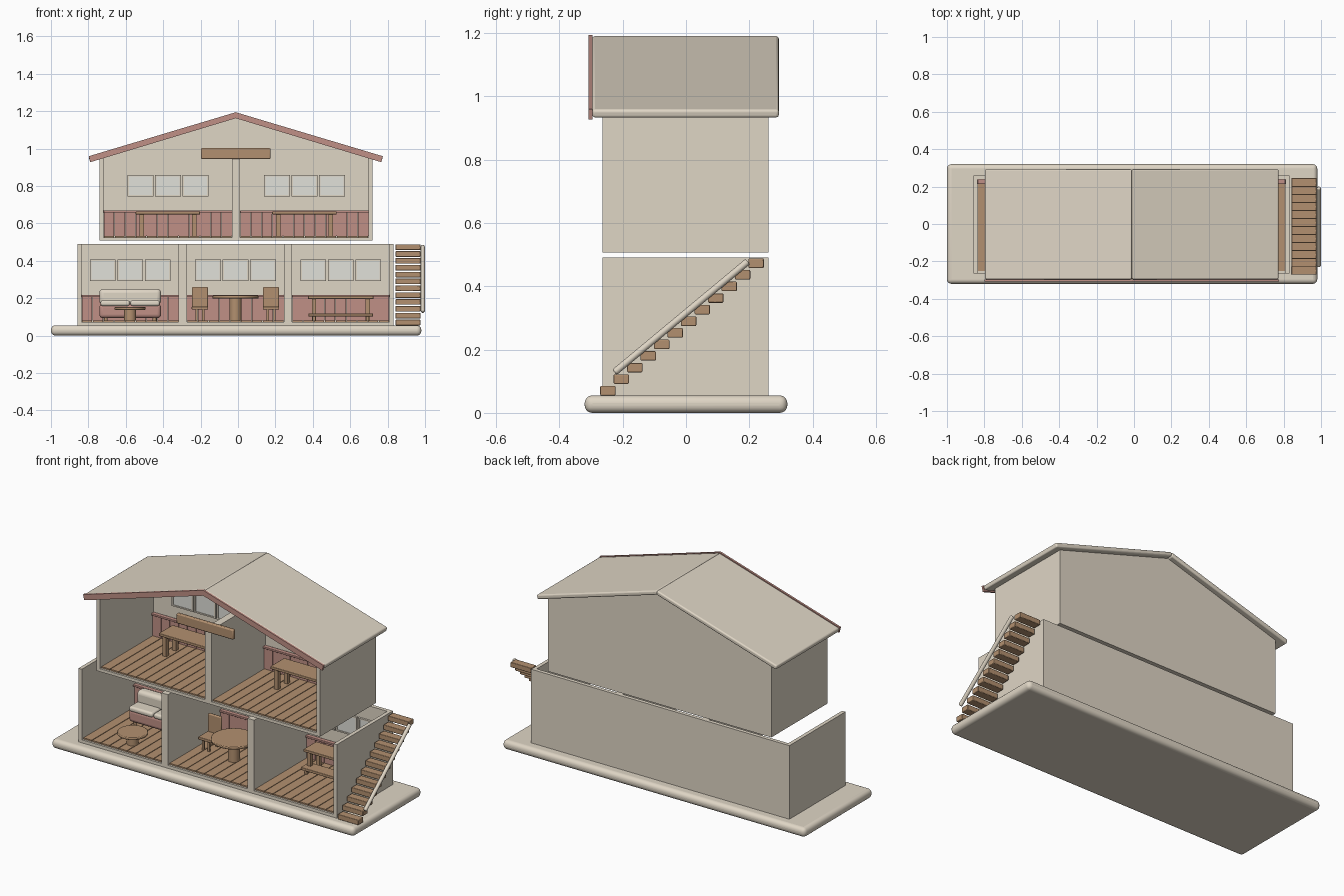
import bpy, bmesh, math
from mathutils import Vector

if "Cube" in bpy.data.objects:
    bpy.data.objects.remove(bpy.data.objects["Cube"])


def material(name, rgb):
    m = bpy.data.materials.new(name)
    m.diffuse_color = (*rgb, 1)
    m.use_nodes = True
    m.node_tree.nodes["Principled BSDF"].inputs["Base Color"].default_value = m.diffuse_color
    return m


CREAM = material("cream", (0.74, 0.67, 0.56))
PINK = material("pink", (0.53, 0.28, 0.24))
WOOD = material("wood", (0.45, 0.28, 0.16))
PANE = material("pane", (0.75, 0.75, 0.70))


def finish(o, mat, bevel=0, segs=2):
    o.data.materials.append(mat)
    if bevel:
        b = o.modifiers.new("bevel", 'BEVEL')
        b.width, b.segments, b.limit_method = bevel, segs, 'ANGLE'
    bpy.context.view_layer.objects.active = o
    o.select_set(True)
    bpy.ops.object.shade_smooth_by_angle(angle=math.radians(40))
    o.select_set(False)
    return o


def box(name, x, y, z, mat, bevel=0, segs=2):
    """Box given as (min, max) along each axis."""
    me = bpy.data.meshes.new(name)
    bm = bmesh.new()
    bmesh.ops.create_cube(bm, size=1)
    for v in bm.verts:
        v.co = [r[0] + (c + 0.5) * (r[1] - r[0]) for c, r in zip(v.co, (x, y, z))]
    bm.to_mesh(me)
    bm.free()
    o = bpy.data.objects.new(name, me)
    bpy.context.collection.objects.link(o)
    return finish(o, mat, bevel, segs)


def prism(name, profile, y0, y1, mat, bevel=0):
    """Extrude an x-z outline from y0 to y1."""
    me = bpy.data.meshes.new(name)
    bm = bmesh.new()
    f = bm.faces.new([bm.verts.new((x, y0, z)) for x, z in profile])
    ext = bmesh.ops.extrude_face_region(bm, geom=[f])
    bmesh.ops.translate(bm, vec=(0, y1 - y0, 0),
                        verts=[g for g in ext["geom"] if isinstance(g, bmesh.types.BMVert)])
    bmesh.ops.recalc_face_normals(bm, faces=bm.faces)
    bm.to_mesh(me)
    bm.free()
    o = bpy.data.objects.new(name, me)
    bpy.context.collection.objects.link(o)
    return finish(o, mat, bevel, 3)


def rod(name, a, b, r, mat, bevel=0):
    a, b = Vector(a), Vector(b)
    bpy.ops.mesh.primitive_cylinder_add(vertices=32, radius=r, depth=(b - a).length, location=(a + b) / 2)
    o = bpy.context.object
    o.name = name
    o.rotation_euler = (b - a).to_track_quat('Z', 'Y').to_euler()
    return finish(o, mat, bevel)


def table(name, x0, x1, y0, y1, floor, top, thick=0.016, leg=0.022):
    box(name + "_top", (x0, x1), (y0, y1), (top - thick, top), WOOD, 0.003)
    for x in (x0 + 0.02, x1 - 0.02 - leg):
        for y in (y0 + 0.008, y1 - 0.008 - leg):
            box(name + "_leg", (x, x + leg), (y, y + leg), (floor, top - thick), WOOD)


def round_table(name, x, y, r, foot, floor, top):
    rod(name + "_top", (x, y, top - 0.015), (x, y, top), r, WOOD, 0.004)
    rod(name + "_pedestal", (x, y, floor), (x, y, top - 0.015), foot, WOOD)


Y0, Y1, T = -0.264, 0.26, 0.022


def room(name, x0, x1, z0, z1):
    # Shell: floor, back and side walls, open at front and top
    zf = z0 + 0.018
    box(name + "_floor", (x0, x1), (Y0, Y1), (z0, zf), CREAM)
    box(name + "_back_wall", (x0, x1), (Y1 - T, Y1), (zf, z1), CREAM)
    for x in (x0, x1 - T):
        box(name + "_side_wall", (x, x + T), (Y0, Y1 - T), (zf, z1), CREAM)
    # Floorboards running front to back
    ix0, ix1 = x0 + T, x1 - T
    n = round((ix1 - ix0) / 0.057)
    w = (ix1 - ix0) / n
    for i in range(n):
        box(name + "_floorboard", (ix0 + i * w + 0.002, ix0 + (i + 1) * w - 0.002),
            (Y0 + 0.012, Y1 - T), (zf, zf + 0.008), WOOD)
    # Wainscot boards and rail on the back wall
    for i in range(n):
        box(name + "_wainscot", (ix0 + i * w + 0.001, ix0 + (i + 1) * w - 0.001),
            (Y1 - T - 0.012, Y1 - T), (zf + 0.008, z0 + 0.15), PINK)
    box(name + "_rail", (ix0, ix1), (Y1 - T - 0.024, Y1 - T), (z0 + 0.15, z0 + 0.162), PINK, 0.002)
    # Three framed window panes
    c = (x0 + x1) / 2
    for k in (-1, 0, 1):
        xc, za, zb = c + k * 0.147, z0 + 0.24, z0 + 0.348
        box(name + "_pane", (xc - 0.062, xc + 0.062), (Y1 - T - 0.008, Y1 - T), (za, zb), PANE)
        for s in (-1, 1):
            box(name + "_frame_side", (xc + s * 0.065 - 0.004, xc + s * 0.065 + 0.004),
                (Y1 - T - 0.013, Y1 - T), (za - 0.004, zb + 0.004), CREAM)
        for z in (za, zb):
            box(name + "_frame_bar", (xc - 0.065, xc + 0.065),
                (Y1 - T - 0.012, Y1 - T), (z - 0.004, z + 0.004), CREAM)
    return c, zf + 0.008


# Base plate
box("base", (-1, 0.98), (-0.32, 0.32), (0, 0.055), CREAM, 0.024, 5)

# Lower storey (three rooms) and upper storey (two rooms)
lower = [room("lower_room", -0.858 + i * 0.563, -0.858 + (i + 1) * 0.563, 0.055, 0.49) for i in range(3)]
upper = [room("upper_room", -0.74 + i * 0.73, -0.01 + i * 0.73, 0.507, 0.949) for i in range(2)]

# Gable over the back wall
RX, SL = -0.012, 0.299
prism("gable", [(-0.74, 0.949), (0.72, 0.949), (RX, 1.166)], Y1 - T, Y1, CREAM)

# Roof slabs and front trim
W = 0.786
for s in (-1, 1):
    half = [(RX, 1.166), (RX, 1.192), (RX + s * W, 1.192 - SL * W), (RX + s * (W - 0.006), 1.166 - SL * W)]
    prism("roof_slab", half, -0.296, 0.293, CREAM, 0.008)
    trim = [(RX, 1.162), (RX, 1.194), (RX + s * W, 1.194 - SL * W), (RX + s * (W - 0.008), 1.162 - SL * W)]
    prism("roof_trim", trim, -0.308, -0.296, PINK)

# Front plank under the ridge
box("front_plank", (-0.198, 0.174), (-0.295, -0.272), (0.944, 1.002), WOOD, 0.006)

# Outside stairs and handrail
for i in range(12):
    y, z = -0.247 + i * 0.0426, 0.055 + i * 0.0366
    box("stair_step", (0.842, 0.976), (y - 0.024, y + 0.024), (z, z + 0.03), WOOD, 0.003)
rod("handrail", (0.988, -0.226, 0.128), (0.988, 0.195, 0.478), 0.011, CREAM, 0.005)

# Sofa and coffee table
c, f = lower[0]
box("sofa_body", (c - 0.165, c + 0.165), (0.03, 0.17), (f + 0.012, 0.17), PINK, 0.02, 4)
box("sofa_back", (c - 0.165, c + 0.165), (0.105, 0.17), (0.165, 0.25), CREAM, 0.022, 4)
for s in (-1, 1):
    x = c + s * 0.08
    box("sofa_cushion", (x - 0.078, x + 0.078), (0.025, 0.11), (0.158, 0.188), CREAM, 0.012, 4)
    for y in (0.05, 0.15):
        rod("sofa_foot", (c + s * 0.13, y, f), (c + s * 0.13, y, f + 0.02), 0.01, WOOD)
round_table("coffee_table", c, -0.16, 0.083, 0.032, f, 0.153)

# Dining table and two chairs
c, f = lower[1]
round_table("dining_table", c, -0.02, 0.123, 0.032, f, 0.213)
for x in (c - 0.19, c + 0.19):
    table("chair", x - 0.044, x + 0.044, -0.02, 0.085, f, 0.155, leg=0.012)
    box("chair_back", (x - 0.043, x + 0.043), (0.068, 0.085), (0.15, 0.26), WOOD, 0.006)

# Desk with a low bench
c, f = lower[2]
table("desk", c - 0.175, c + 0.175, 0.075, 0.195, f, 0.212)
table("bench", c - 0.172, c + 0.172, 0.045, 0.125, f, 0.118, leg=0.016)

# Upstairs tables
for c, f in upper:
    table("upper_table", c - 0.172, c + 0.172, 0.04, 0.17, f, 0.664, leg=0.024)
